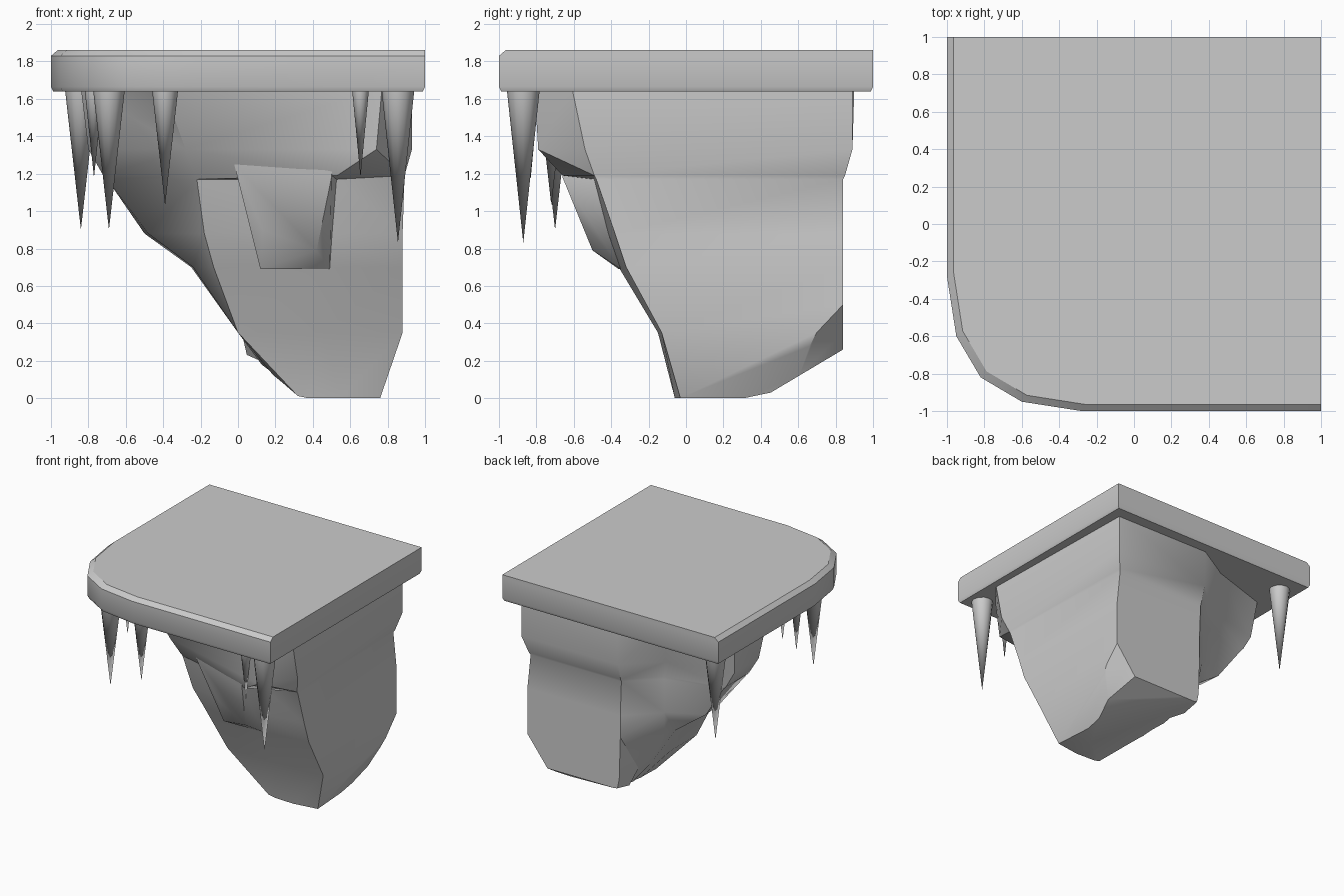
import bpy
import bmesh
import math
from mathutils import Vector

if "Cube" in bpy.data.objects:
    bpy.data.objects.remove(bpy.data.objects["Cube"], do_unlink=True)

stone = bpy.data.materials.new("grey_stone")
stone.use_nodes = True
colour = (0.6, 0.6, 0.6, 1)
stone.diffuse_color = colour
stone.node_tree.nodes["Principled BSDF"].inputs["Base Color"].default_value = colour


def finish(bm, name, angle):
    """Turn a bmesh into a shaded object."""
    bmesh.ops.recalc_face_normals(bm, faces=bm.faces[:])
    mesh = bpy.data.meshes.new(name)
    bm.to_mesh(mesh)
    bm.free()
    mesh.materials.append(stone)
    obj = bpy.data.objects.new(name, mesh)
    bpy.context.scene.collection.objects.link(obj)
    bpy.ops.object.select_all(action="DESELECT")
    obj.select_set(True)
    bpy.context.view_layer.objects.active = obj
    bpy.ops.object.shade_smooth_by_angle(angle=math.radians(angle))


def loft(rings):
    """Skin a stack of closed rings and cap both ends."""
    bm = bmesh.new()
    loops = [[bm.verts.new(point) for point in ring] for ring in rings]
    count = len(loops[0])
    for low, high in zip(loops, loops[1:]):
        for i in range(count):
            j = (i + 1) % count
            bm.faces.new((low[i], low[j], high[j], high[i]))
    bm.faces.new(loops[0][::-1])
    bm.faces.new(loops[-1])
    bmesh.ops.recalc_face_normals(bm, faces=bm.faces[:])
    return bm


def slice_off(bm, point, normal):
    """Cut away everything beyond a plane and close the hole."""
    bmesh.ops.bisect_plane(bm, geom=bm.verts[:] + bm.edges[:] + bm.faces[:],
                           plane_co=point, plane_no=Vector(normal).normalized(),
                           clear_outer=True)
    rim = [edge for edge in bm.edges if edge.is_boundary]
    bmesh.ops.holes_fill(bm, edges=rim, sides=0)


# Top slab: one rounded corner, top bevel only on the two outer sides
outline = [(1, -1), (1, 1), (-1, 1), (-1, -.28), (-.95, -.6),
           (-.82, -.82), (-.6, -.95), (-.28, -1)]


def slab_ring(z, scale, pivot):
    return [(pivot + (x - pivot) * scale, pivot + (y - pivot) * scale, z)
            for x, y in outline]


slab = loft([slab_ring(1.64, .988, 0), slab_ring(1.665, 1, 0),
             slab_ring(1.83, 1, 0), slab_ring(1.86, .9825, 1)])
finish(slab, "top_slab", 31)

# Hanging rock: rings from the foot upward, each running from the front right
# corner round the back and left side to the middle of the front
rock_rings = {
    0: [(.76, -.03), (.7, .84), (.1, .84), (.26, .6),
        (.29, .4), (.31, .2), (.33, -.05), (.55, -.06)],
    .35: [(.88, -.13), (.88, .84), (.03, .84), (.02, .6),
          (0, .45), (0, .2), (0, -.14), (.45, -.15)],
    .7: [(.88, -.32), (.88, .84), (.02, .84), (-.2, .57),
         (-.25, .5), (-.24, .2), (-.13, -.26), (.4, -.36)],
    .88: [(.88, -.38), (.88, .84), (.02, .84), (-.22, .6),
          (-.5, .45), (-.48, .25), (-.18, -.34), (.45, -.42)],
    1.17: [(.89, -.48), (.85, .84), (.01, .84), (-.23, .62),
           (-.7, .5), (-.7, .2), (-.22, -.42), (.53, -.49)],
    1.19: [(.89, -.49), (.86, .85), (.01, .85), (-.23, .62),
           (-.72, .5), (-.72, .2), (-.23, -.43), (.53, -.66)],
    1.33: [(.93, -.54), (.9, .89), (.01, .89), (-.26, .64),
           (-.8, .5), (-.8, .18), (-.28, -.5), (.74, -.79)],
    1.66: [(.93, -.61), (.9, .89), (.01, .9), (-.3, .72),
           (-.83, .55), (-.84, .12), (-.4, -.61), (.77, -.81)],
}
rock = loft([[(x, y, z) for x, y in ring] for z, ring in rock_rings.items()])
bmesh.ops.triangulate(rock, faces=rock.faces[:])
# twisted sloping underside, then the chipped back corner
slice_off(rock, (.5, .42, .01), (0, .25, -.42))
slice_off(rock, (.33, -.05, .01), (-.12, .12, -.55))
slice_off(rock, (.88, .84, .5), (.44, .36, -.34))
finish(rock, "hanging_rock", 35)

# Block standing out from the front of the rock
boulder = bmesh.new()
for corner in [(-.02, -.53, 1.25), (.13, -.45, .9), (.12, -.36, .69),
               (.42, -.5, .79), (.49, -.35, .69), (.5, -.66, 1.18),
               (.53, -.47, 1.17), (.05, -.6, 1.6), (.53, -.7, 1.6),
               (.3, -.2, 1.2)]:
    boulder.verts.new(corner)
hull = bmesh.ops.convex_hull(boulder, input=boulder.verts[:])
spare = {g for g in hull["geom_interior"] + hull["geom_unused"]
         if isinstance(g, bmesh.types.BMVert)}
bmesh.ops.delete(boulder, geom=list(spare), context="VERTS")
finish(boulder, "front_boulder", 50)


# Icicles under the rim of the slab: x, y, height of the tip, radius
icicles = {
    "back_icicle": (-.84, .81, .9, .085),
    "corner_icicle": (-.69, -.7, .9, .085),
    "front_icicle": (-.39, -.72, 1.03, .07),
    "side_icicle": (-.77, -.36, 1.18, .05),
    "large_icicle": (.855, -.87, .83, .088),
    "small_icicle": (.655, -.83, 1.18, .045),
}
top = 1.65
for name, (x, y, tip, radius) in icicles.items():
    spike = bmesh.new()
    bmesh.ops.create_cone(spike, cap_ends=True, segments=12, radius1=0,
                          radius2=radius, depth=top - tip)
    bmesh.ops.remove_doubles(spike, verts=spike.verts[:], dist=.001)
    bmesh.ops.translate(spike, verts=spike.verts[:],
                        vec=(x, y, (top + tip) / 2))
    finish(spike, name, 40)
